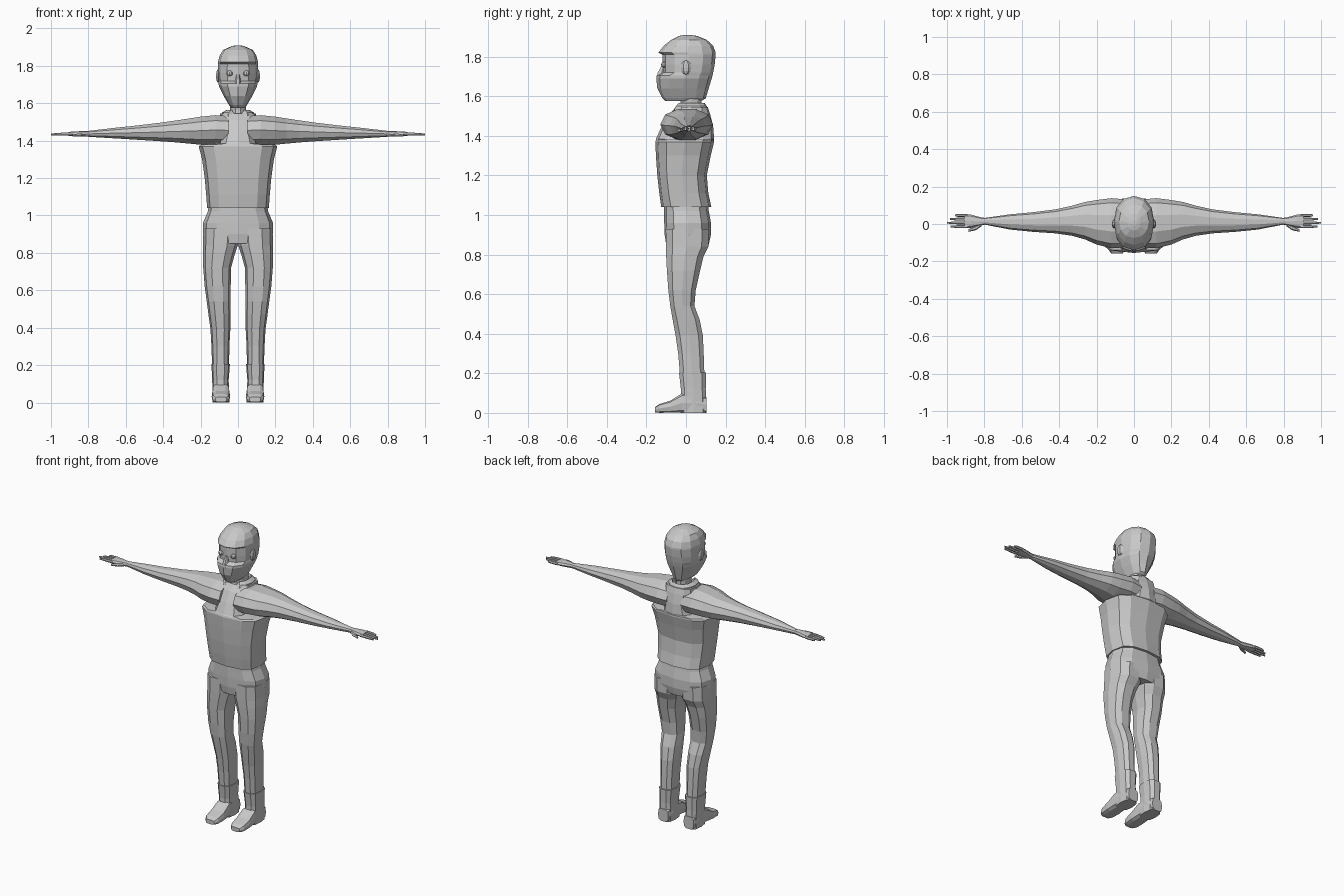
import bpy, bmesh, math

grey = bpy.data.materials.new("plain grey")
grey.diffuse_color = (0.58, 0.58, 0.58, 1)


def finish(name, bm):
    bmesh.ops.recalc_face_normals(bm, faces=bm.faces)
    me = bpy.data.meshes.new(name)
    bm.to_mesh(me)
    bm.free()
    me.materials.append(grey)
    ob = bpy.data.objects.new(name, me)
    bpy.context.collection.objects.link(ob)
    return ob


def loft(name, axis, rings, n=12, power=0.8, side=1, shape=None):
    """Skin rounded sections (position, u0, u1, v0, v1) along an axis."""
    bm = bmesh.new()
    loops = []
    for t, u0, u1, v0, v1 in rings:
        loop = []
        for i in range(n):
            a = 2 * math.pi * i / n
            c, s = math.cos(a), math.sin(a)
            u = (u0 + u1) / 2 + (u1 - u0) / 2 * math.copysign(abs(c) ** power, c)
            v = (v0 + v1) / 2 + (v1 - v0) / 2 * math.copysign(abs(s) ** power, s)
            p = {"x": (t, u, v), "y": (u, t, v), "z": (u, v, t)}[axis]
            if shape:
                p = shape(*p)
            loop.append(bm.verts.new((p[0] * side, p[1], p[2])))
        loops.append(loop)
    for a, b in zip(loops, loops[1:]):
        for i in range(n):
            j = (i + 1) % n
            bm.faces.new((a[i], a[j], b[j], b[i]))
    bm.faces.new(loops[0])
    bm.faces.new(loops[-1])
    return finish(name, bm)


def ball(name, centre, size, segs=8):
    bm = bmesh.new()
    bmesh.ops.create_uvsphere(bm, u_segments=segs, v_segments=6, radius=1)
    for v in bm.verts:
        v.co = [c + s * k for c, s, k in zip(centre, size, v.co)]
    return finish(name, bm)


# Sleeveless vest, stepping in to shoulder straps above the armholes
loft("vest", "z", [
    (1.04, -.165, .165, -.125, .128), (1.11, -.17, .17, -.135, .113),
    (1.20, -.178, .178, -.145, .105), (1.30, -.192, .192, -.152, .125),
    (1.37, -.21, .21, -.155, .142), (1.38, -.195, .195, -.152, .142),
    (1.385, -.105, .105, -.152, .142), (1.45, -.085, .085, -.122, .137),
    (1.51, -.10, .10, -.085, .122), (1.545, -.095, .095, -.05, .11)],
    power=0.7)


# Collar with a V notch at the front
def v_neck(x, y, z):
    return (x, y, z - 0.045 if z > 1.54 and y < -.04 and abs(x) < .02 else z)


loft("collar", "z", [
    (1.49, -.095, .095, -.085, .12), (1.55, -.085, .085, -.06, .105),
    (1.565, -.06, .06, -.045, .095), (1.51, -.05, .05, -.035, .085)], shape=v_neck)
loft("neck", "z", [(1.48, -.055, .055, -.04, .085),
                   (1.56, -.042, .042, -.03, .08),
                   (1.66, -.05, .05, -.04, .085)], n=10, power=1)

# Head: mask below, recessed face, hood above
loft("hooded_head", "z", [
    (1.575, -.036, .036, -.105, .075), (1.59, -.048, .048, -.12, .10),
    (1.64, -.077, .077, -.145, .115), (1.69, -.102, .102, -.15, .13),
    (1.705, -.104, .104, -.148, .134), (1.72, -.105, .105, -.118, .137),
    (1.76, -.108, .108, -.12, .145), (1.81, -.107, .107, -.12, .15),
    (1.82, -.107, .107, -.14, .15), (1.855, -.098, .098, -.112, .137),
    (1.885, -.08, .08, -.075, .105), (1.905, -.035, .035, -.035, .055),
    (1.91, -.015, .015, -.01, .02)], power=0.9)

# Nose bridge rising out of the mask
loft("nose", "z", [(1.69, -.022, .022, -.15, -.10), (1.715, -.016, .016, -.148, -.10),
                   (1.755, -.008, .008, -.126, -.10)], n=6, power=1)

# Trouser top
loft("hips", "z", [
    (1.06, -.155, .155, -.11, .11), (1.02, -.162, .162, -.11, .115),
    (.96, -.187, .187, -.11, .126), (.90, -.187, .187, -.108, .126),
    (.85, -.165, .165, -.10, .115)], power=0.75)

for s, tag in ((1, "left"), (-1, "right")):
    ball(tag + "_eye", (s * .045, -.112, 1.76), (.017, .014, .015))
    ball(tag + "_ear", (s * .107, .0, 1.745), (.012, .026, .036), 6)

    # Trouser leg, with bent knee profile
    loft(tag + "_leg", "z", [
        (.93, 0, .185, -.107, .12), (.84, .001, .187, -.106, .118),
        (.79, .018, .187, -.104, .092), (.72, .037, .186, -.10, .075),
        (.62, .039, .178, -.092, .052), (.54, .04, .167, -.082, .045),
        (.47, .04, .158, -.07, .072), (.39, .041, .147, -.055, .088),
        (.30, .046, .142, -.042, .092), (.18, .048, .138, -.032, .096)],
        n=10, side=s)

    # Boot shaft and foot
    loft(tag + "_boot", "z", [
        (.205, .043, .142, -.038, .104), (.12, .05, .138, -.028, .102),
        (.03, .046, .136, -.03, .106), (0, .046, .136, -.03, .106)],
        n=10, power=0.7, side=s)
    loft(tag + "_foot", "y", [
        (-.157, .06, .122, .002, .03), (-.135, .046, .138, 0, .045),
        (-.08, .042, .141, 0, .062), (-.02, .045, .138, 0, .10),
        (.06, .048, .135, 0, .10), (.104, .055, .128, 0, .08)],
        n=10, power=0.55, side=s)

    # Sleeve from the strap out to the wrist
    loft(tag + "_sleeve", "x", [
        (.05, -.125, .132, 1.375, 1.535), (.12, -.13, .138, 1.375, 1.54),
        (.20, -.11, .128, 1.375, 1.532), (.26, -.083, .118, 1.381, 1.522),
        (.33, -.063, .098, 1.388, 1.511), (.42, -.05, .078, 1.395, 1.498),
        (.54, -.042, .063, 1.403, 1.483), (.66, -.03, .052, 1.411, 1.47),
        (.80, -.003, .032, 1.420, 1.453)], n=10, power=0.95, side=s)

    # Palm, four fingers and thumb
    loft(tag + "_palm", "x", [
        (.78, 0, .03, 1.423, 1.45), (.82, -.008, .036, 1.421, 1.451),
        (.87, -.02, .05, 1.423, 1.45), (.905, -.022, .053, 1.425, 1.447)],
        n=8, side=s)
    for i, (y, tip) in enumerate(((.046, .958), (.026, .985), (.006, 1.0), (-.014, .982))):
        loft(f"{tag}_finger_{i + 1}", "x", [
            (.89, y - .008, y + .008, 1.427, 1.445),
            (.94, y - .008, y + .008, 1.427, 1.444),
            (tip, y - .004, y + .005, 1.428, 1.439)], n=6, power=1, side=s)
    loft(tag + "_thumb", "x", [
        (.815, -.012, .012, 1.424, 1.444), (.845, -.033, -.008, 1.422, 1.44),
        (.885, -.042, -.028, 1.422, 1.435)], n=6, power=1, side=s)
